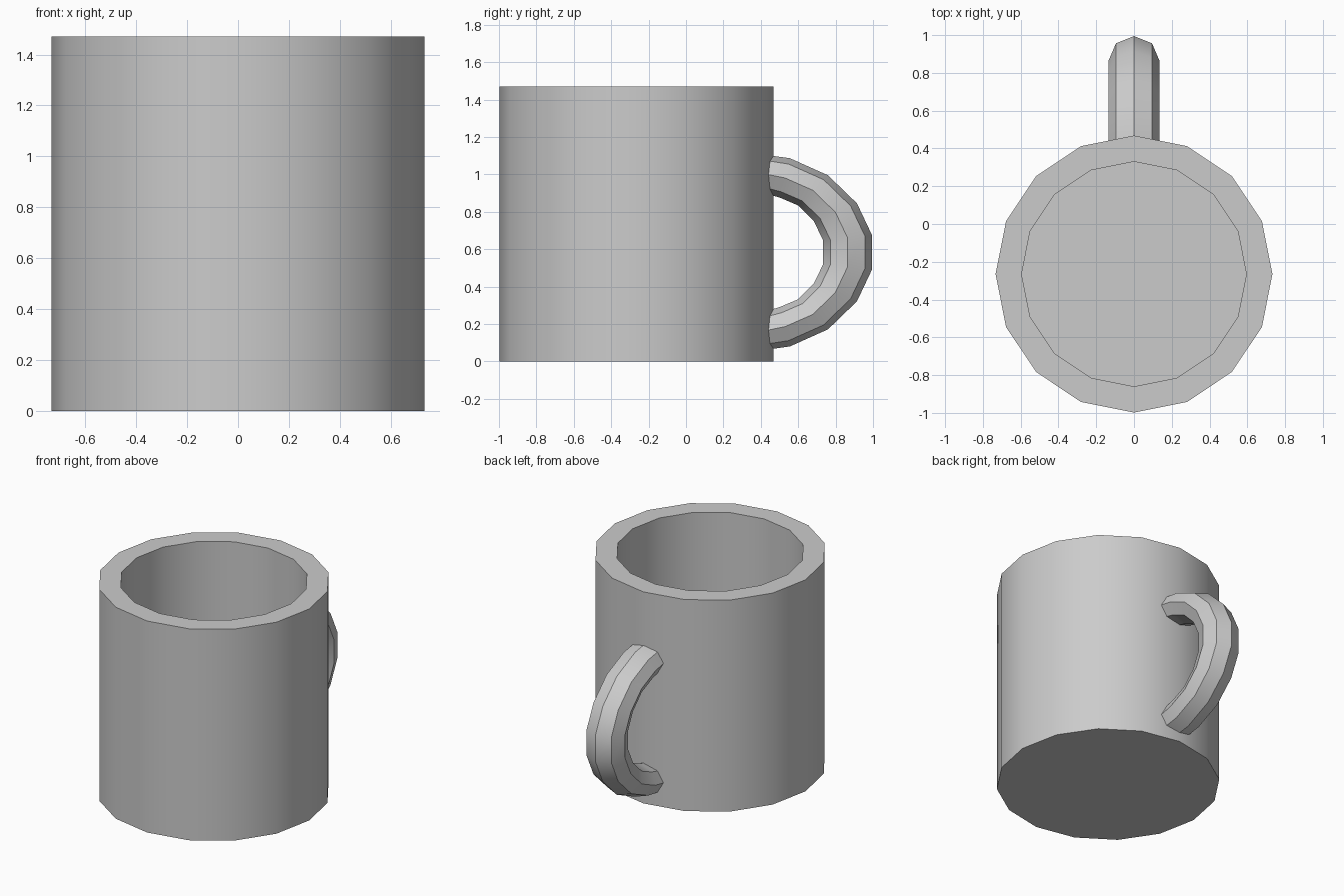
import bpy, bmesh, math
from mathutils import Vector

if "Cube" in bpy.data.objects:
    bpy.data.objects.remove(bpy.data.objects["Cube"])

grey = bpy.data.materials.new("light grey")
grey.diffuse_color = (0.6, 0.6, 0.6, 1)
grey.use_nodes = True
grey.node_tree.nodes["Principled BSDF"].inputs["Base Color"].default_value = grey.diffuse_color


def loft(name, rings, closed_ends=True):
    """Skin a list of equal-length rings and cap both ends."""
    bm = bmesh.new()
    vs = [[bm.verts.new(p) for p in ring] for ring in rings]
    n = len(rings[0])
    for a, b in zip(vs, vs[1:]):
        for i in range(n):
            j = (i + 1) % n
            bm.faces.new((a[i], a[j], b[j], b[i]))
    bm.faces.new(vs[0])
    bm.faces.new(vs[-1])
    bmesh.ops.recalc_face_normals(bm, faces=bm.faces)
    mesh = bpy.data.meshes.new(name)
    bm.to_mesh(mesh)
    bm.free()
    ob = bpy.data.objects.new(name, mesh)
    bpy.context.collection.objects.link(ob)
    mesh.materials.append(grey)
    bpy.ops.object.select_all(action='DESELECT')
    ob.select_set(True)
    bpy.context.view_layer.objects.active = ob
    bpy.ops.object.shade_smooth_by_angle(angle=math.radians(30))
    return ob


# Cup body: outer wall, rim, inner wall and floor, 16 sides
def circle(r, z, cy=-0.265, n=16):
    return [(r * math.sin(2 * math.pi * i / n),
             cy + r * math.cos(2 * math.pi * i / n), z) for i in range(n)]


profile = [(0.733, 0), (0.733, 1.47), (0.595, 1.47), (0.595, 0.14)]
loft("cup_body", [circle(r, z) for r, z in profile])

# Handle: octagonal tube through (outer y, z, inner y, z) pairs, mirrored vertically
mid_z = 0.583
upper = [(0.42, 1.105, 0.42, 0.90), (0.556, 1.086, 0.503, 0.875),
         (0.759, 0.995, 0.599, 0.834), (0.914, 0.845, 0.684, 0.749),
         (0.995, 0.674, 0.733, 0.647)]
lower = [(a, 2 * mid_z - b, c, 2 * mid_z - d) for a, b, c, d in reversed(upper)]


def handle_ring(oy, oz, iy, iz):
    outer, inner = Vector((0, oy, oz)), Vector((0, iy, iz))
    mid, half = (outer + inner) / 2, (outer - inner) / 2
    side = Vector((0.135, 0, 0))
    return [mid + half * math.cos(k * math.pi / 4) + side * math.sin(k * math.pi / 4)
            for k in range(8)]


loft("handle", [handle_ring(*p) for p in upper + lower])
